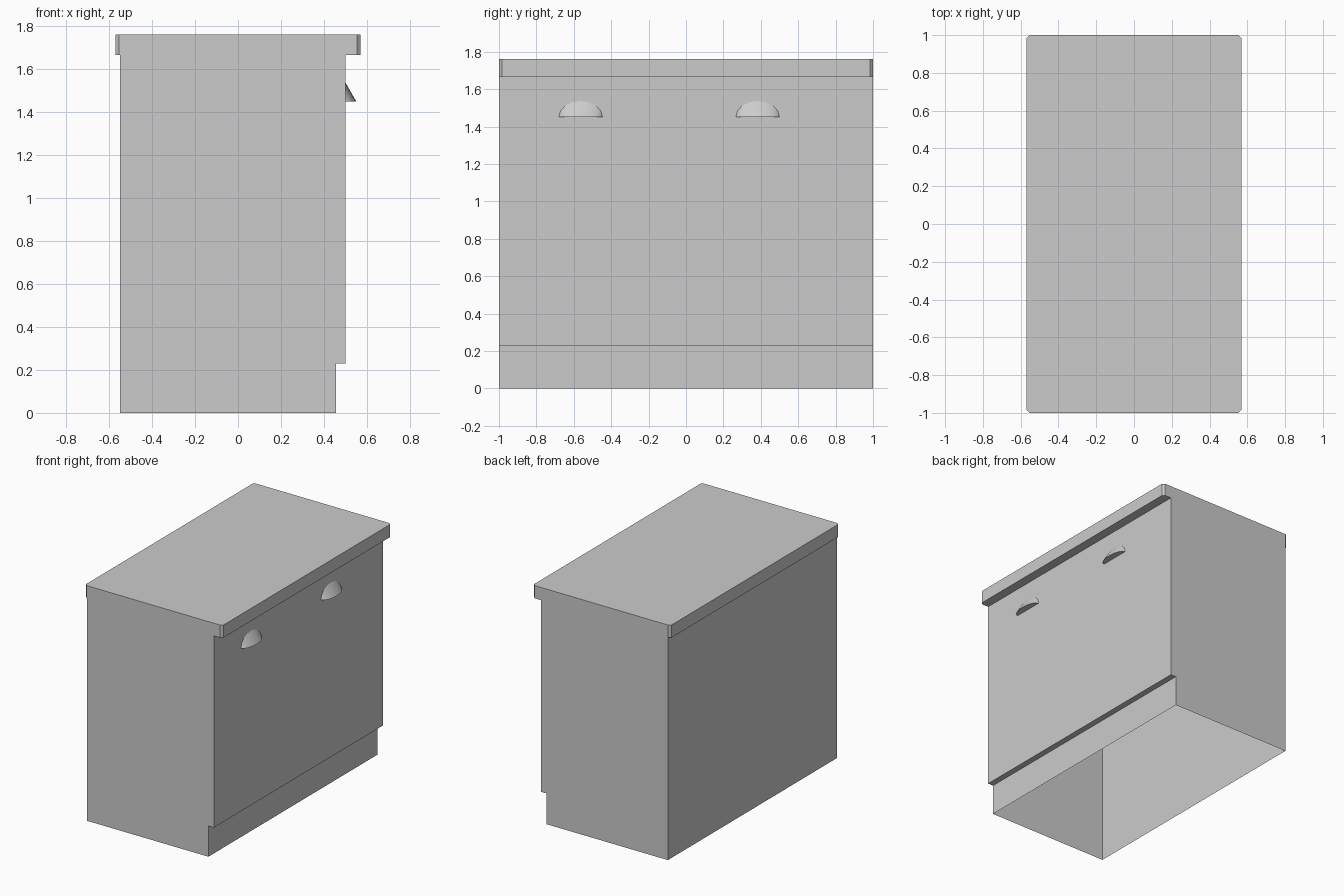
import bpy
import bmesh
from math import cos, sin, pi

cube = bpy.data.objects.get("Cube")
if cube:
    bpy.data.objects.remove(cube, do_unlink=True)

GREY = (0.6, 0.6, 0.6, 1.0)
grey = bpy.data.materials.new("plain_grey")
grey.use_nodes = True
grey.diffuse_color = GREY
grey.node_tree.nodes["Principled BSDF"].inputs["Base Color"].default_value = GREY


def finish(name, bm):
    """Turn a bmesh into a named grey object."""
    bmesh.ops.recalc_face_normals(bm, faces=bm.faces)
    mesh = bpy.data.meshes.new(name)
    bm.to_mesh(mesh)
    bm.free()
    mesh.materials.append(grey)
    obj = bpy.data.objects.new(name, mesh)
    bpy.context.collection.objects.link(obj)
    return obj


def prism(name, outline, offset, open_bottom=False):
    """Extrude a closed outline along the offset vector."""
    bm = bmesh.new()
    face = bm.faces.new([bm.verts.new(p) for p in outline])
    result = bmesh.ops.extrude_face_region(bm, geom=[face], use_keep_orig=True)
    moved = [g for g in result["geom"] if isinstance(g, bmesh.types.BMVert)]
    bmesh.ops.translate(bm, verts=moved, vec=offset)
    bmesh.ops.recalc_face_normals(bm, faces=bm.faces)
    if open_bottom:
        floor = [f for f in bm.faces if all(v.co.z < 0.001 for v in f.verts)]
        bmesh.ops.delete(bm, geom=floor, context="FACES_ONLY")
    return finish(name, bm)


# Cabinet shell with a recessed toe kick, open underneath
BACK, KICK, FRONT = -0.55, 0.455, 0.5
KICK_TOP, BODY_TOP, TOP = 0.23, 1.665, 1.76
side = [(BACK, 0), (KICK, 0), (KICK, KICK_TOP), (FRONT, KICK_TOP),
        (FRONT, BODY_TOP), (BACK, BODY_TOP)]
prism("cabinet_body", [(x, -1, z) for x, z in side], (0, 2, 0), open_bottom=True)

# Worktop with small clipped corners
HX, HY, CUT = 0.57, 1.0, 0.017
corners = []
for sx, sy in ((1, 1), (-1, 1), (-1, -1), (1, -1)):
    pair = [(sx * HX, sy * (HY - CUT)), (sx * (HX - CUT), sy * HY)]
    corners += pair if sx * sy > 0 else pair[::-1]
prism("worktop", [(x, y, BODY_TOP) for x, y in corners], (0, 0, TOP - BODY_TOP))


def cup_handle(name, y, steps=8):
    """Half cup pull: a wall arc lofted to a horizontal rim arc."""
    width, depth, height, base = 0.117, 0.05, 0.087, 1.45
    bm = bmesh.new()
    angles = [pi * i / steps for i in range(steps + 1)]
    ends = [bm.verts.new((FRONT, y + s * width, base)) for s in (1, -1)]
    wall, rim = [ends[0]], [ends[0]]
    for a in angles[1:-1]:
        wall.append(bm.verts.new((FRONT, y + width * cos(a), base + height * sin(a))))
        rim.append(bm.verts.new((FRONT + depth * sin(a), y + width * cos(a), base)))
    wall.append(ends[1])
    rim.append(ends[1])
    for i in range(steps):
        quad = [wall[i], wall[i + 1], rim[i + 1], rim[i]]
        bm.faces.new(list(dict.fromkeys(quad)))
    bm.faces.new(rim)
    bm.faces.new(wall[::-1])
    obj = finish(name, bm)
    bpy.ops.object.select_all(action="DESELECT")
    obj.select_set(True)
    bpy.context.view_layer.objects.active = obj
    bpy.ops.object.shade_smooth_by_angle(angle=pi / 4)


cup_handle("right_handle", -0.563)
cup_handle("left_handle", 0.383)
